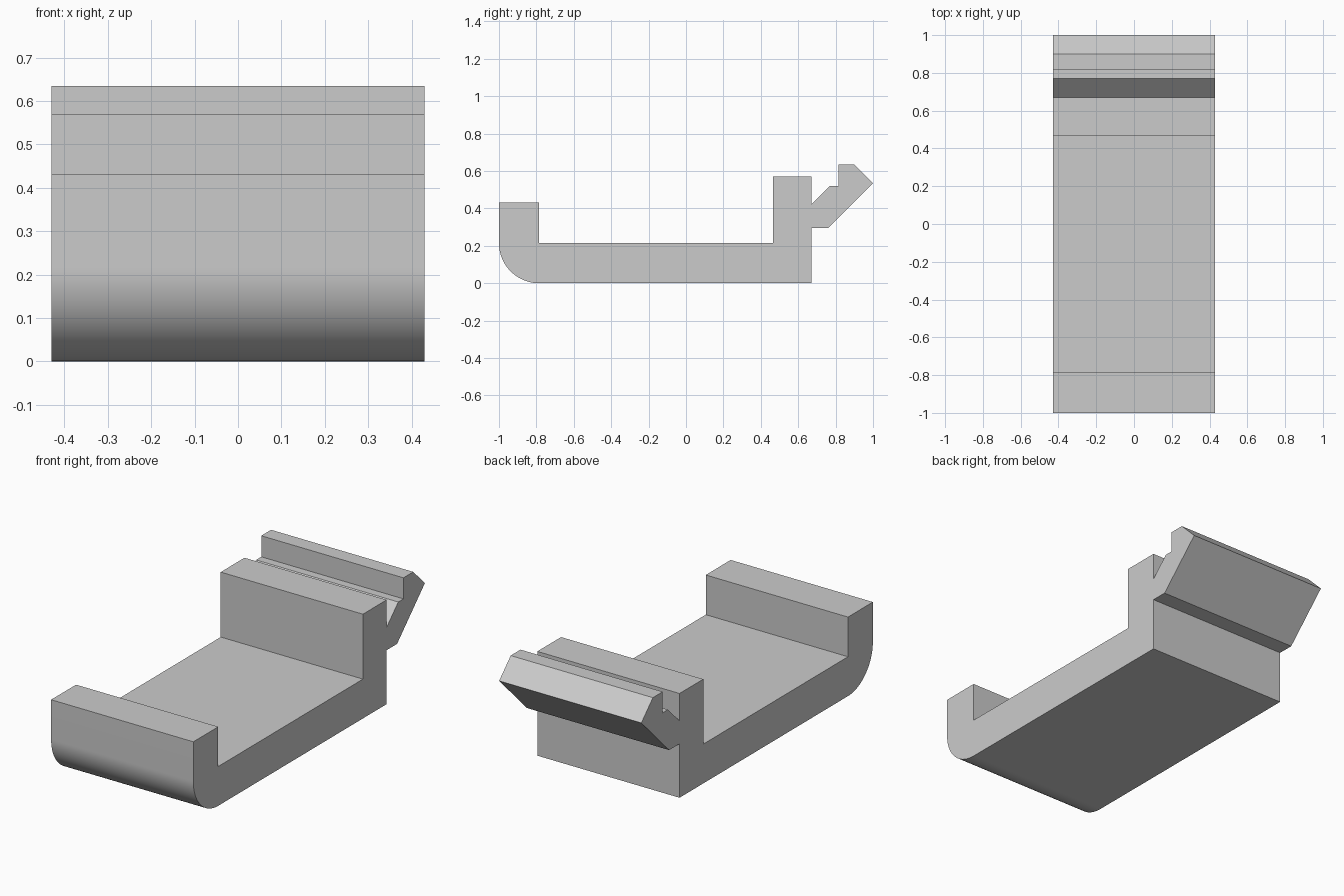
import bpy
import bmesh
from math import cos, sin, pi, radians
from mathutils import Vector

cube = bpy.data.objects.get("Cube")
if cube:
    bpy.data.objects.remove(cube, do_unlink=True)

HALF_WIDTH = 0.43
RADIUS = 0.215      # rounded front corner, also the wall thickness
ARC_STEPS = 32


def make_material(name, rgb):
    mat = bpy.data.materials.new(name)
    mat.use_nodes = True
    color = (*rgb, 1.0)
    mat.diffuse_color = color
    mat.node_tree.nodes["Principled BSDF"].inputs["Base Color"].default_value = color
    return mat


def extrude_profile(name, profile, half_width, mat):
    """Extrude a (y, z) outline along x, symmetrically about x = 0."""
    bm = bmesh.new()
    face = bm.faces.new([bm.verts.new((-half_width, y, z)) for y, z in profile])
    result = bmesh.ops.extrude_face_region(bm, geom=[face], use_keep_orig=True)
    moved = [g for g in result["geom"] if isinstance(g, bmesh.types.BMVert)]
    bmesh.ops.translate(bm, verts=moved, vec=Vector((2 * half_width, 0, 0)))
    bmesh.ops.recalc_face_normals(bm, faces=bm.faces)
    mesh = bpy.data.meshes.new(name)
    bm.to_mesh(mesh)
    bm.free()
    mesh.materials.append(mat)
    obj = bpy.data.objects.new(name, mesh)
    bpy.context.collection.objects.link(obj)
    return obj


# Rounded lower front corner
corner = [(-1 + RADIUS * (1 - cos(a)), RADIUS * (1 - sin(a)))
          for a in (0.5 * pi * i / ARC_STEPS for i in range(ARC_STEPS + 1))]

# Underside and back wall up to the latch
back_wall = [(0.67, 0), (0.67, 0.295)]

# Angled snap latch with its stepped hook
latch = [(0.76, 0.295), (1.0, 0.535), (0.9, 0.635), (0.815, 0.635),
         (0.815, 0.52), (0.77, 0.52), (0.67, 0.42)]

# Tall rear wall, tray floor and short front lip
inside = [(0.67, 0.57), (0.465, 0.57), (0.465, 0.215),
          (-0.785, 0.215), (-0.785, 0.432), (-1.0, 0.432)]

grey = make_material("plain grey", (0.6, 0.6, 0.6))
clip = extrude_profile("clip_bracket", corner + back_wall + latch + inside, HALF_WIDTH, grey)

# Smooth the round corner, keep all other edges sharp
bpy.ops.object.select_all(action="DESELECT")
clip.select_set(True)
bpy.context.view_layer.objects.active = clip
bpy.ops.object.shade_smooth_by_angle(angle=radians(30))
